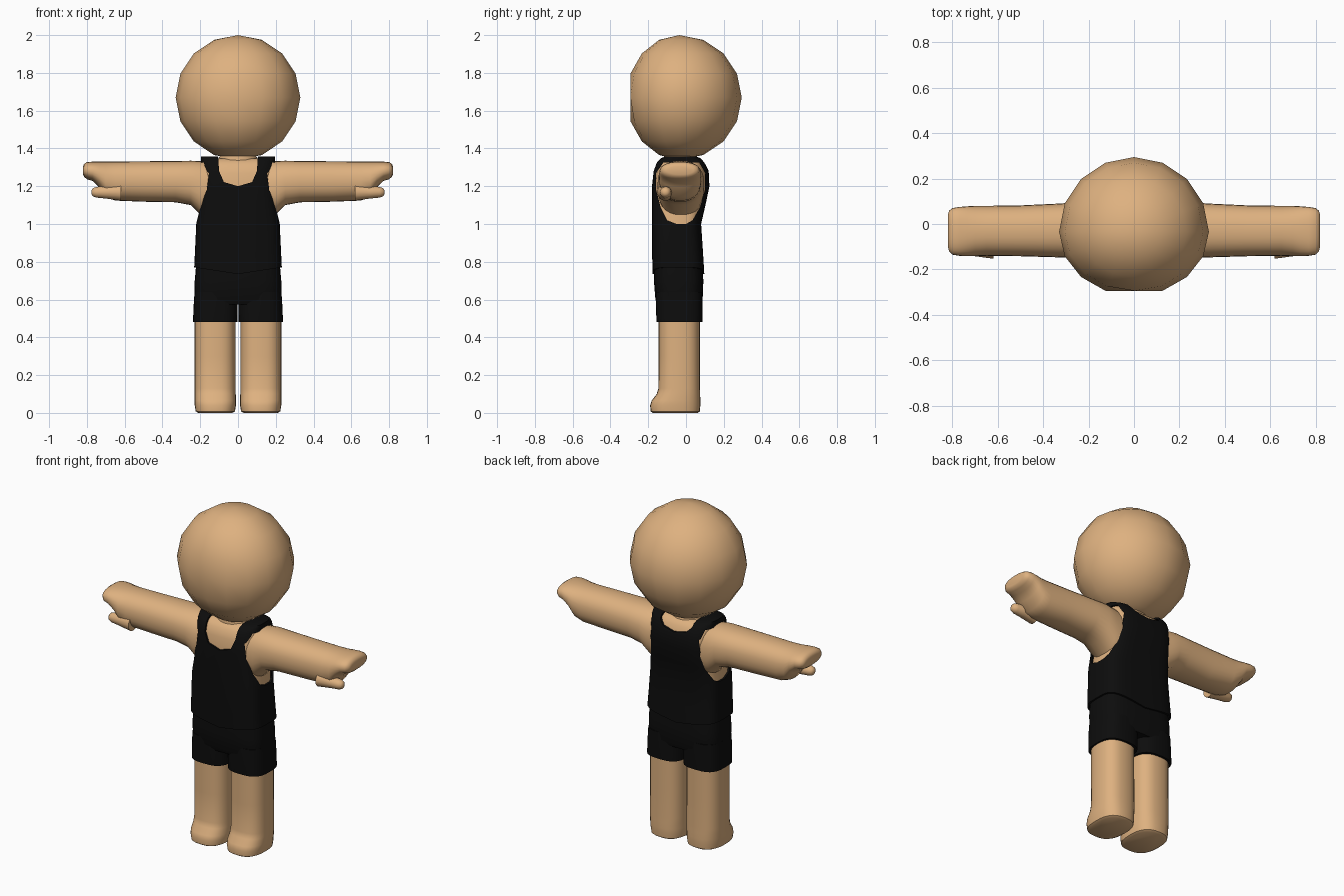
import bpy, bmesh, math
from mathutils import Vector

if "Cube" in bpy.data.objects:
    bpy.data.objects.remove(bpy.data.objects["Cube"])


def material(name, rgb):
    m = bpy.data.materials.new(name)
    m.diffuse_color = (*rgb, 1)
    m.use_nodes = True
    m.node_tree.nodes["Principled BSDF"].inputs["Base Color"].default_value = m.diffuse_color
    return m


SKIN = material("tan_skin", (0.73, 0.44, 0.215))
BLACK = material("black_cloth", (0.004, 0.004, 0.004))


def finish(name, bm, mat, angle=40):
    bmesh.ops.recalc_face_normals(bm, faces=bm.faces)
    me = bpy.data.meshes.new(name)
    bm.to_mesh(me)
    bm.free()
    ob = bpy.data.objects.new(name, me)
    bpy.context.collection.objects.link(ob)
    me.materials.append(mat)
    select(ob)
    bpy.ops.object.shade_smooth_by_angle(angle=math.radians(angle))
    return ob


def select(ob):
    bpy.ops.object.select_all(action='DESELECT')
    ob.select_set(True)
    bpy.context.view_layer.objects.active = ob


def loft(name, rings, mat, axis='z', power=2.5, n=28, open_start=False, flip=1):
    """Rings are (along, a0, a1, b0, b1): rounded-square sections.
    axis z: a = x, b = y.  axis x: a = y, b = z."""
    bm = bmesh.new()
    loops = []
    for t, a0, a1, b0, b1 in rings:
        loop = []
        for i in range(n):
            c, s = math.cos(2 * math.pi * i / n), math.sin(2 * math.pi * i / n)
            a = (a0 + a1) / 2 + (a1 - a0) / 2 * math.copysign(abs(c) ** (2 / power), c)
            b = (b0 + b1) / 2 + (b1 - b0) / 2 * math.copysign(abs(s) ** (2 / power), s)
            co = (a * flip, b, t) if axis == 'z' else (t * flip, a, b)
            loop.append(bm.verts.new(co))
        loops.append(loop)
    for p, q in zip(loops, loops[1:]):
        for i in range(n):
            j = (i + 1) % n
            bm.faces.new((p[i], p[j], q[j], q[i]))
    if not open_start:
        bm.faces.new(loops[0])
    bm.faces.new(loops[-1])
    return finish(name, bm, mat)


def cut(target, points, axis, lo, hi):
    """Subtract a prism with the given outline, extruded along x or y."""
    bm = bmesh.new()
    ends = []
    for d in (lo, hi):
        ends.append([bm.verts.new((d, u, v) if axis == 'x' else (u, d, v)) for u, v in points])
    n = len(points)
    bm.faces.new(ends[0])
    bm.faces.new(ends[1])
    for i in range(n):
        j = (i + 1) % n
        bm.faces.new((ends[0][i], ends[0][j], ends[1][j], ends[1][i]))
    cutter = finish("cutter", bm, BLACK)
    cutter.hide_render = True
    mod = target.modifiers.new("cut", 'BOOLEAN')
    mod.operation, mod.solver, mod.object = 'DIFFERENCE', 'EXACT', cutter
    select(target)
    bpy.ops.object.modifier_apply(modifier=mod.name)
    bpy.data.objects.remove(cutter)


# Head: coarse sphere, flattened at the front
bm = bmesh.new()
bmesh.ops.create_uvsphere(bm, u_segments=16, v_segments=8, radius=0.33)
for v in bm.verts:
    if v.co.y < 0:
        v.co.y = max(v.co.y * 0.85, -0.26)
    v.co += Vector((0, -0.035, 1.67))
finish("head", bm, SKIN, 60)

# Neck and torso under the shirt
loft("neck", [(1.28, -.11, .11, -.12, .06), (1.34, -.11, .11, -.12, .06),
              (1.36, -.095, .095, -.115, .05), (1.42, -.1, .1, -.12, .05)], SKIN, power=2)
body = [(.745, .232, -.178, .097), (.85, .228, -.179, .09), (1.0, .221, -.18, .08),
        (1.1, .206, -.18, .103), (1.2, .198, -.18, .124), (1.28, .196, -.174, .12),
        (1.325, .196, -.157, .1), (1.348, .196, -.135, .08), (1.358, .195, -.11, .055)]
g = 0.014
loft("torso", [(z - g * .8, -x + g, x - g, y0 + g, y1 - g) for z, x, y0, y1 in body], SKIN, power=4)

# Sleeveless shirt: hollow shell with armholes and neckline
shirt = loft("shirt", [(z, -x, x, y0, y1) for z, x, y0, y1 in body], BLACK,
             power=4, n=40, open_start=True)
for v in shirt.data.vertices:
    if v.co.z < 0.76:
        v.co.z += 0.035 * abs(v.co.x) / 0.23 - 0.01
mod = shirt.modifiers.new("thickness", 'SOLIDIFY')
mod.thickness, mod.offset = 0.011, -1
select(shirt)
bpy.ops.object.modifier_apply(modifier=mod.name)
armhole = [(-.05, 1.0), (0, 1.0), (.035, 1.02), (.075, 1.09), (.1, 1.18), (.102, 1.27),
           (.07, 1.325), (-.12, 1.325), (-.158, 1.27), (-.158, 1.18), (-.135, 1.09), (-.1, 1.02)]
for s in (-1, 1):
    cut(shirt, armhole, 'x', s * 0.12, s * 0.4)
front = [(.112, 1.45), (.1, 1.28), (.075, 1.222), (0, 1.2), (-.075, 1.222), (-.1, 1.28), (-.112, 1.45)]
back = [(.112, 1.45), (.105, 1.33), (.075, 1.3), (0, 1.285), (-.075, 1.3), (-.105, 1.33), (-.112, 1.45)]
cut(shirt, front, 'y', -0.4, -0.03)
cut(shirt, back, 'y', -0.031, 0.4)
select(shirt)
bpy.ops.object.shade_smooth_by_angle(angle=math.radians(40))

# Shorts: hips
loft("shorts_hips", [(.575, -.225, .225, -.15, .08), (.6, -.231, .231, -.162, .088),
                     (.7, -.229, .229, -.17, .092), (.78, -.222, .222, -.168, .085)], BLACK, power=3.6)

arm = [(.15, -.145, .09, 1.03, 1.33), (.2, -.15, .095, 1.05, 1.333), (.25, -.15, .096, 1.1, 1.335),
       (.33, -.147, .09, 1.115, 1.333), (.5, -.142, .082, 1.118, 1.332), (.65, -.14, .08, 1.124, 1.33),
       (.7, -.142, .08, 1.142, 1.33), (.735, -.142, .078, 1.195, 1.33), (.77, -.14, .075, 1.228, 1.33),
       (.8, -.135, .07, 1.237, 1.328), (.815, -.12, .058, 1.25, 1.318), (.82, -.1, .04, 1.262, 1.305)]
thumb = [(.62, .045), (.7, .034), (.75, .029), (.768, .022), (.776, .01)]
leg = [(0, .03, .21, -.175, .062), (.008, .016, .224, -.187, .073), (.04, .011, .229, -.19, .076),
       (.065, .011, .23, -.182, .076), (.1, .012, .23, -.155, .075), (.13, .012, .23, -.146, .074),
       (.3, .013, .229, -.145, .073), (.55, .013, .229, -.145, .073)]
for side, s in (("right", 1), ("left", -1)):
    # Arm with mitten hand and thumb
    loft(side + "_arm", arm, SKIN, axis='x', power=2.3, flip=s)
    loft(side + "_thumb", [(x, -.108 - r, -.108 + r, 1.168 - r, 1.168 + r) for x, r in thumb],
         SKIN, axis='x', power=2, n=14, flip=s)
    # Leg with foot, and the short trouser leg over it
    loft(side + "_leg", leg, SKIN, power=2.6, flip=s)
    loft(side + "_shorts_leg", [(.48, .003, .238, -.156, .086), (.55, .002, .236, -.159, .087),
                                (.64, .001, .23, -.16, .086)], BLACK, power=3, flip=s)
